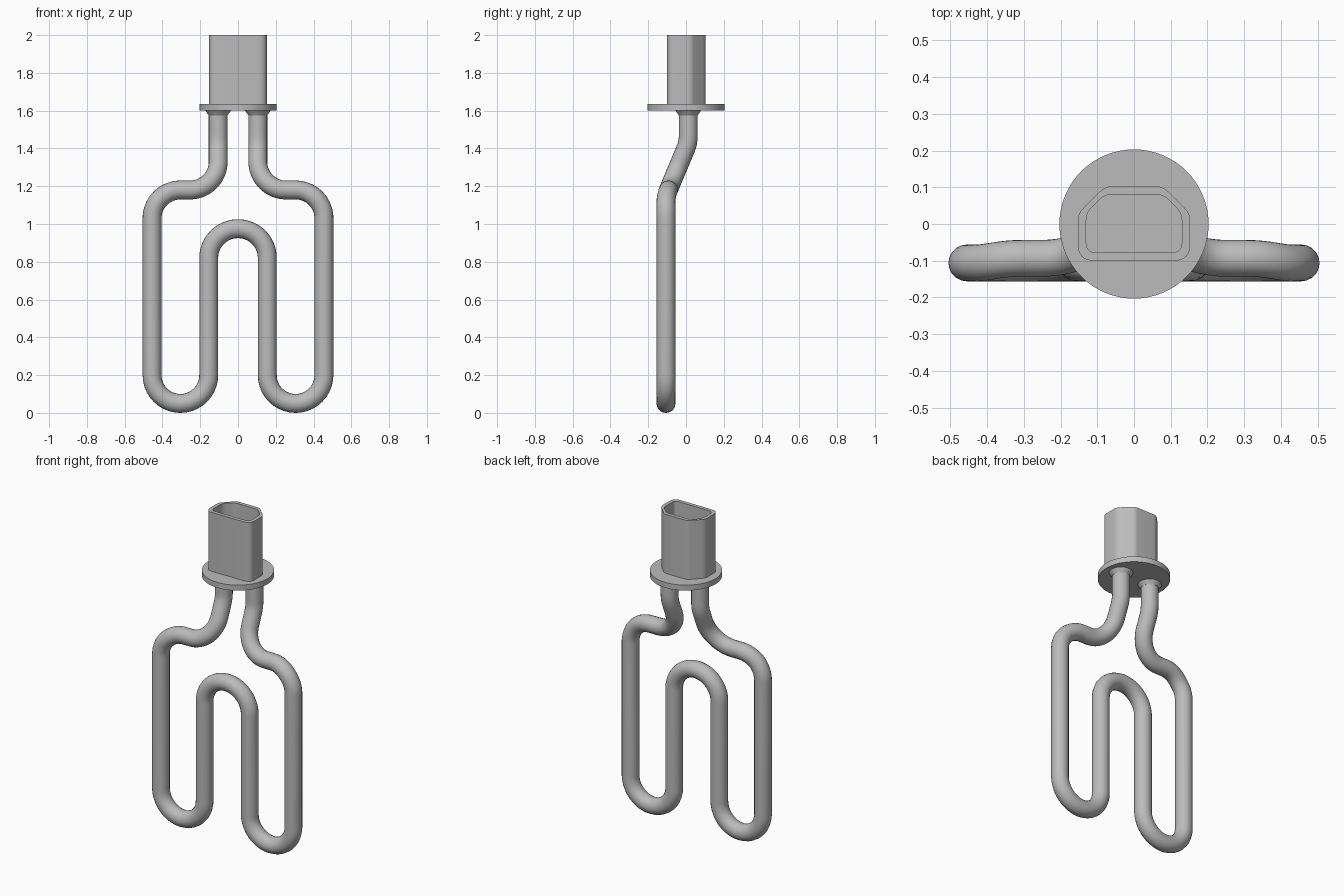
import bpy, bmesh, math
from mathutils import Vector

if "Cube" in bpy.data.objects:
    bpy.data.objects.remove(bpy.data.objects["Cube"], do_unlink=True)

GREY = (0.5, 0.5, 0.5, 1)
metal = bpy.data.materials.new("grey metal")
metal.use_nodes = True
metal.diffuse_color = GREY
metal.node_tree.nodes["Principled BSDF"].inputs["Base Color"].default_value = GREY


def finish(obj, angle=35):
    obj.data.materials.clear()
    obj.data.materials.append(metal)
    bpy.ops.object.select_all(action="DESELECT")
    obj.select_set(True)
    bpy.context.view_layer.objects.active = obj
    bpy.ops.object.shade_smooth_by_angle(angle=math.radians(angle))


def mesh_object(name, bm):
    bmesh.ops.recalc_face_normals(bm, faces=bm.faces)
    mesh = bpy.data.meshes.new(name)
    bm.to_mesh(mesh)
    bm.free()
    obj = bpy.data.objects.new(name, mesh)
    bpy.context.collection.objects.link(obj)
    finish(obj)


def arc(cx, cz, r, start, end, steps=20):
    angles = [math.radians(start + (end - start) * i / steps) for i in range(steps + 1)]
    return [(cx + r * math.cos(a), cz + r * math.sin(a)) for a in angles]


def depth(z):
    # Tube steps forward along a slope with softened ends
    def ramp(h):
        t = min(max((h - 1.15) / 0.28, 0), 1)
        return -0.106 + 0.118 * t
    return sum(ramp(z + 0.008 * k) for k in range(-4, 5)) / 9


# Heating tube: half of the path, mirrored into one continuous run
NECK, REACH, INNER, BEND = 0.105, 0.455, 0.155, 0.15
half = [(NECK, 1.61 - 0.02 * i) for i in range(14)]
half += arc(NECK + BEND, 1.33, BEND, 180, 270)
half += arc(REACH - BEND, 1.03, BEND, 90, 0)
half += arc(REACH - BEND, 0.2, BEND, 0, -180)
half += arc(0, 0.82, INNER, 0, 90)
path = half + [(-x, z) for x, z in reversed(half[:-1])]

curve = bpy.data.curves.new("heating_tube", "CURVE")
curve.dimensions = "3D"
curve.bevel_depth = 0.05
curve.bevel_resolution = 8
curve.use_fill_caps = True
spline = curve.splines.new("POLY")
spline.points.add(len(path) - 1)
for point, (x, z) in zip(spline.points, path):
    point.co = (x, depth(z), z, 1)
tube = bpy.data.objects.new("heating_tube", curve)
bpy.context.collection.objects.link(tube)
bpy.context.view_layer.objects.active = tube
tube.select_set(True)
bpy.ops.object.convert(target="MESH")
finish(bpy.context.view_layer.objects.active, 60)


def disc(name, x, y, z, bottom, top, height):
    bm = bmesh.new()
    bmesh.ops.create_cone(bm, cap_ends=True, segments=64, radius1=bottom, radius2=top, depth=height)
    bmesh.ops.translate(bm, verts=bm.verts, vec=(x, y, z + height / 2))
    mesh_object(name, bm)


# Round flange and the weld collars under it
disc("flange", 0, 0, 1.6, 0.203, 0.203, 0.034)
for side, x in (("left", NECK), ("right", -NECK)):
    disc(side + "_weld_collar", x, 0.012, 1.575, 0.05, 0.068, 0.026)


def outline(corners, steps=6):
    # Round each corner of a half outline, then mirror it
    points = []
    for before, corner, after, r in corners:
        b, c, a = Vector(before), Vector(corner), Vector(after)
        p, q = c + (b - c).normalized() * r, c + (a - c).normalized() * r
        for i in range(steps + 1):
            t = i / steps
            points.append(p * (1 - t) ** 2 + c * 2 * t * (1 - t) + q * t * t)
    return points + [Vector((-v.x, v.y)) for v in reversed(points)]


def socket_outline(w, front, back, cut, r):
    p = [(0, front), (w, front), (w, back - cut), (w - cut, back), (0, back)]
    radii = (r, 0.02, 0.02)
    return outline([(p[i], p[i + 1], p[i + 2], radii[i]) for i in range(3)])


# Hollow connector housing with two chamfered rear corners
outer = socket_outline(0.153, -0.1, 0.103, 0.075, 0.045)
inner = socket_outline(0.13, -0.077, 0.08, 0.05, 0.025)
bm = bmesh.new()
rings = [[bm.verts.new((v.x, v.y, z)) for v in shape]
         for shape, z in ((outer, 1.63), (outer, 2.0), (inner, 2.0), (inner, 1.64))]
count = len(outer)
for low, high in zip(rings, rings[1:]):
    for i in range(count):
        j = (i + 1) % count
        bm.faces.new((low[i], low[j], high[j], high[i]))
bm.faces.new(rings[0])
bm.faces.new(rings[-1])
mesh_object("connector_housing", bm)
